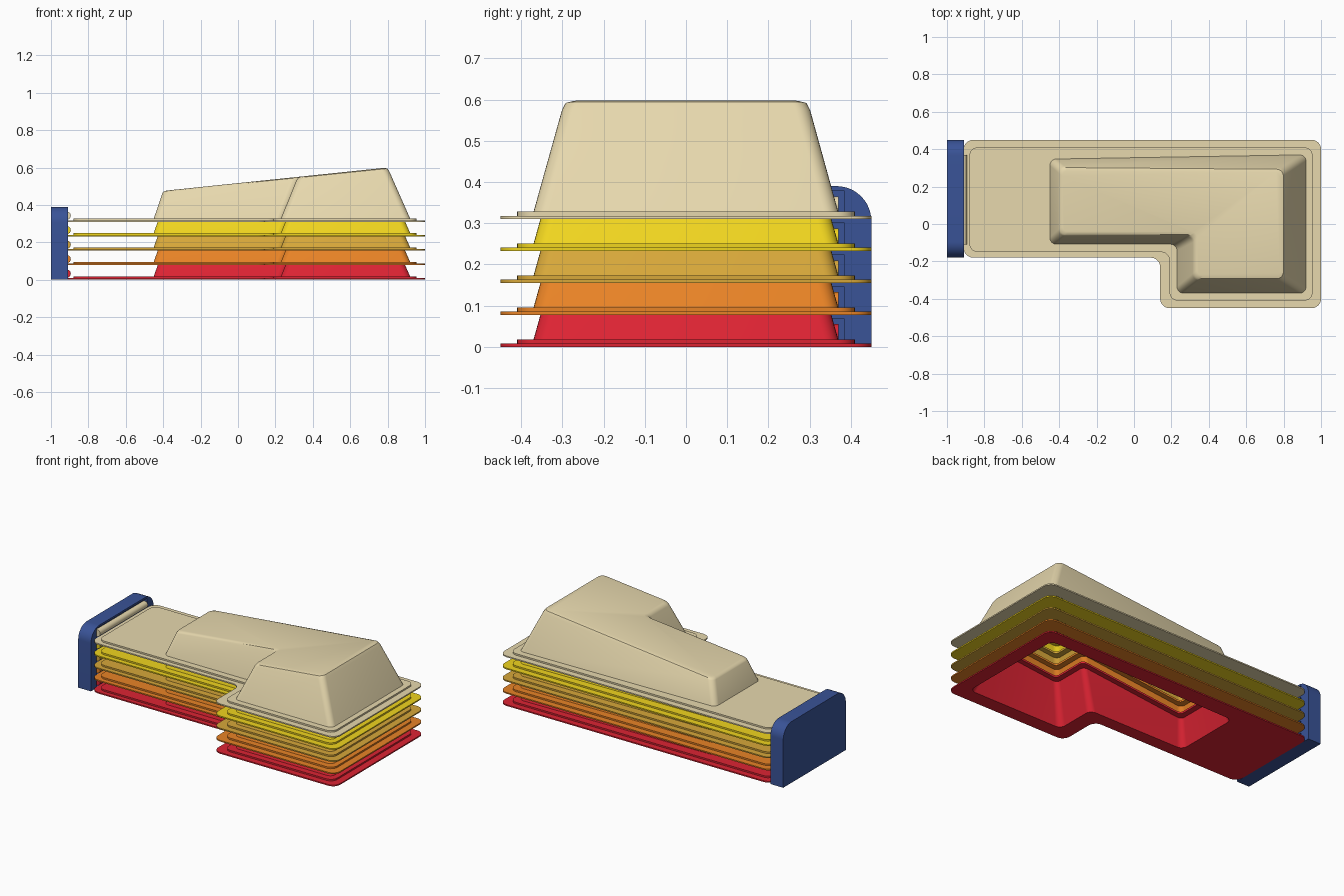
import bpy, bmesh, math
from mathutils import Vector, Matrix

if "Cube" in bpy.data.objects:
    bpy.data.objects.remove(bpy.data.objects["Cube"])

PITCH = 0.0775
COLOURS = [("red", "DC2836"), ("orange", "E8822A"), ("gold", "D6A63C"),
           ("yellow", "F0D424"), ("cream", "E6D7AC")]
# inward direction of each corner of the L outline
SIGNS = [(1, 1), (1, 1), (1, 1), (-1, 1), (-1, -1), (1, -1)]
SLOPE = 0.125 / 1.2


def material(name, hexa):
    m = bpy.data.materials.new(name)
    m.diffuse_color = [(int(hexa[i:i + 2], 16) / 255) ** 2.2 for i in (0, 2, 4)] + [1]
    m.use_nodes = True
    m.node_tree.nodes["Principled BSDF"].inputs["Base Color"].default_value = m.diffuse_color
    return m


def make(name, bm, mat):
    bmesh.ops.recalc_face_normals(bm, faces=bm.faces)
    me = bpy.data.meshes.new(name)
    bm.to_mesh(me)
    bm.free()
    ob = bpy.data.objects.new(name, me)
    bpy.context.collection.objects.link(ob)
    me.materials.append(mat)
    return ob


def smooth(ob, angle=35):
    bpy.ops.object.select_all(action='DESELECT')
    ob.select_set(True)
    bpy.context.view_layer.objects.active = ob
    bpy.ops.object.shade_smooth_by_angle(angle=math.radians(angle))


def ell(x0, xm, x1, y0, ym, y1, z):
    return [Vector(p + (z,)) for p in
            [(x0, ym), (xm, ym), (xm, y0), (x1, y0), (x1, y1), (x0, y1)]]


def inset(cs, k, slope=0.0, dz=0.0):
    return [c + Vector((sx * k, sy * k, sx * k * slope + dz)) for c, (sx, sy) in zip(cs, SIGNS)]


def lerp(a, b, t):
    return [p.lerp(q, t) for p, q in zip(a, b)]


def ring(cs, r, n=7):
    """Rounds every corner of an outline."""
    pts = []
    for i, c in enumerate(cs):
        e1 = (cs[i - 1] - c).normalized() * r
        e2 = (cs[(i + 1) % len(cs)] - c).normalized() * r
        for k in range(n):
            t = math.pi / 2 * k / (n - 1)
            pts.append(c + e1 * (1 - math.sin(t)) + e2 * (1 - math.cos(t)))
    return pts


def tray(name, z, mat, closed):
    # flange, raised step, then the sloping L-shaped dome
    outer = ell(-0.91, 0.14, 1.0, -0.45, -0.18, 0.45, 0)
    step = ell(-0.88, 0.19, 0.955, -0.41, -0.15, 0.41, 0)
    base = ell(-0.45, 0.23, 0.92, -0.37, -0.108, 0.37, 0.018)
    base[5].y = 0.347
    top = ell(-0.40, 0.32, 0.80, -0.295, -0.06, 0.295, 0)
    top[5].y = 0.305
    for c in top:
        c.z = 0.165 + (c.x + 0.4) * SLOPE
    lift = Vector((0, 0, 1))
    up = lambda cs, h: [c + lift * h for c in cs]
    rings = [
        ring(inset(top, 0.012, SLOPE, -0.012), 0.03),
        ring(inset(base, 0.010, 0, -0.018), 0.04),
        ring(outer, 0.05),
        ring(up(outer, 0.008), 0.05),
        ring(up(step, 0.008), 0.045),
        ring(up(step, 0.018), 0.045),
        ring(base, 0.035),
        ring(lerp(base, top, 0.92), 0.035),
        ring(inset(lerp(base, top, 0.98), 0.004), 0.035),
        ring(inset(top, 0.018, SLOPE), 0.03),
    ]
    if not closed:
        # lower trays have an open roof with a narrow rim
        rings.append(ring(inset(top, 0.045, SLOPE), 0.025))
        rings.insert(0, ring(inset(top, 0.045, SLOPE, -0.012), 0.025))
    bm = bmesh.new()
    loops = [[bm.verts.new(p + lift * z) for p in r] for r in rings]
    n = len(loops[0])
    pairs = list(zip(loops, loops[1:]))
    if not closed:
        pairs.append((loops[-1], loops[0]))
    for a, b in pairs:
        for i in range(n):
            j = (i + 1) % n
            bm.faces.new((a[i], a[j], b[j], b[i]))
    if closed:
        bm.faces.new(loops[0])
        bm.faces.new(loops[-1])
    smooth(make(name, bm, mat))


def roll(name, z, mat):
    # rounded tab that hooks the tray into the end block
    bm = bmesh.new()
    bmesh.ops.create_cone(bm, cap_ends=True, segments=24, radius1=0.022, radius2=0.022,
                          depth=0.48, matrix=Matrix.Translation((-0.916, 0.13, z + 0.033))
                          @ Matrix.Rotation(math.pi / 2, 4, 'X'))
    smooth(make(name, bm, mat))


for i, (cname, hexa) in enumerate(COLOURS):
    m = material(cname, hexa)
    tray(cname + "_tray", i * PITCH, m, i == len(COLOURS) - 1)
    roll(cname + "_hook_roll", i * PITCH, m)

# end block with rounded top corners
blue = material("blue", "3C5496")
R, Y0, Y1, H = 0.085, -0.18, 0.45, 0.39
prof = [(Y0, 0), (Y1, 0)]
for cy, a0 in ((Y1 - R, 0), (Y0 + R, 90)):
    for k in range(13):
        a = math.radians(a0 + 90 * k / 12)
        prof.append((cy + R * math.cos(a), H - R + R * math.sin(a)))
bm = bmesh.new()
f = bm.faces.new([bm.verts.new((-1.0, y, z)) for y, z in prof])
ext = bmesh.ops.extrude_face_region(bm, geom=[f])
bmesh.ops.translate(bm, vec=(0.09, 0, 0),
                    verts=[v for v in ext['geom'] if isinstance(v, bmesh.types.BMVert)])
block = make("end_block", bm, blue)

# pockets in the inner face, one for each tray
bm = bmesh.new()
for i in range(5):
    z0, z1 = i * PITCH + 0.008, i * PITCH + 0.068
    bmesh.ops.create_cube(bm, size=1, matrix=Matrix.Translation((-0.91, 0.13, (z0 + z1) / 2))
                          @ Matrix.Diagonal((0.07, 0.51, z1 - z0, 1)))
cutter = make("pocket_cutter", bm, blue)
cutter.hide_render = True
mod = block.modifiers.new("pockets", 'BOOLEAN')
mod.operation = 'DIFFERENCE'
mod.solver = 'EXACT'
mod.object = cutter
bpy.context.view_layer.objects.active = block
bpy.ops.object.modifier_apply(modifier=mod.name)
bpy.data.objects.remove(cutter)
smooth(block)
